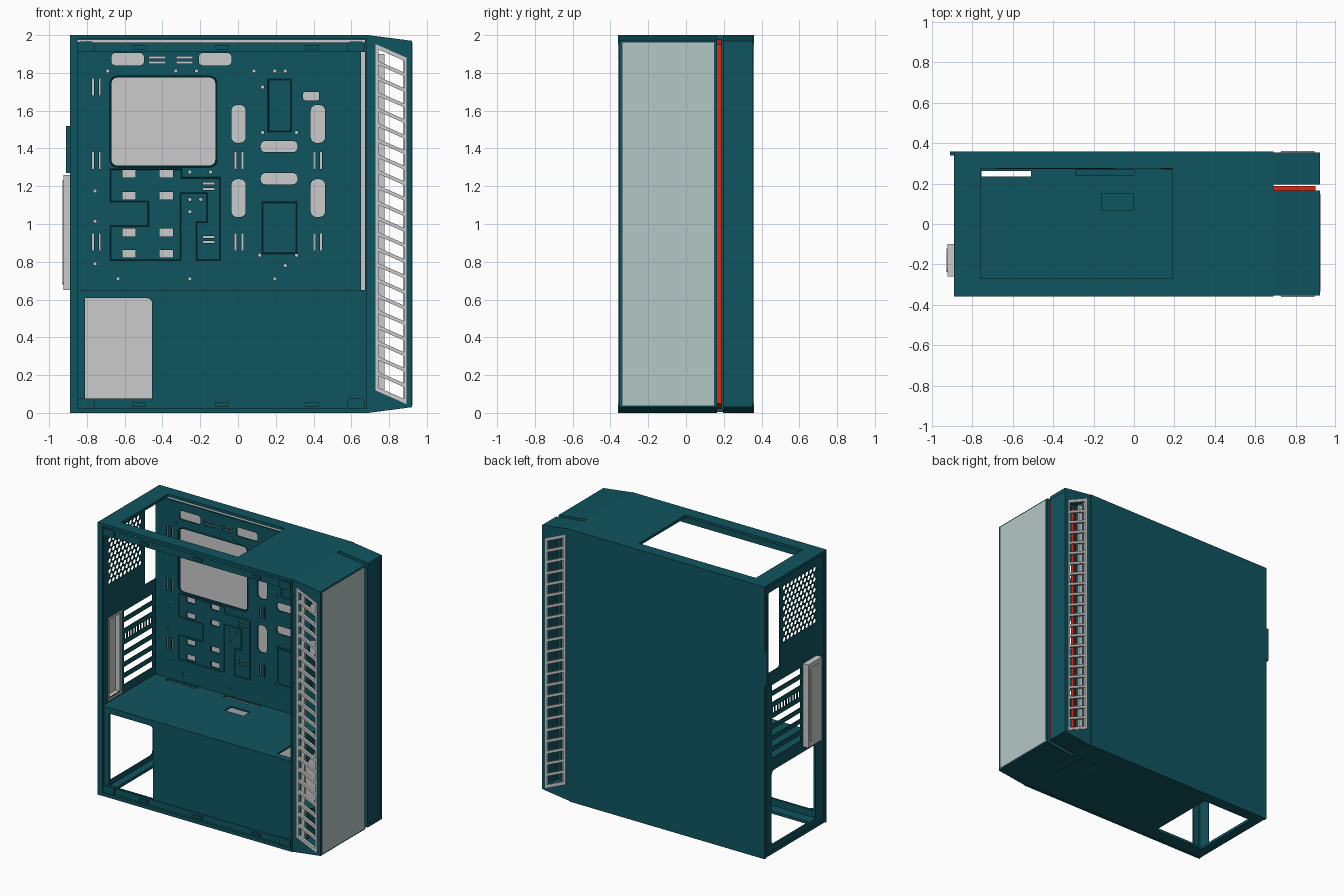
import bpy, bmesh, math
from mathutils import Matrix


def mat(name, rgb):
    m = bpy.data.materials.new(name)
    m.diffuse_color = (*rgb, 1)
    return m


TEAL = mat("teal_paint", (0.005, 0.089, 0.115))
RED = mat("red_trim", (0.79, 0.02, 0.005))
GLASS = mat("smoked_glass", (0.47, 0.565, 0.565))
AXES = {  # local (u, v, normal) to world
    'x': Matrix(((0, 0, 1, 0), (1, 0, 0, 0), (0, 1, 0, 0), (0, 0, 0, 1))),
    'y': Matrix(((1, 0, 0, 0), (0, 0, -1, 0), (0, 1, 0, 0), (0, 0, 0, 1))),
    'z': Matrix.Identity(4)}
NORMAL = {'x': (1, 0, 0), 'y': (0, 1, 0), 'z': (0, 0, 1)}


def curve_to_part(name, cu, matrix, material):
    tmp = bpy.data.objects.new("tmp", cu)
    bpy.context.collection.objects.link(tmp)
    dg = bpy.context.evaluated_depsgraph_get()
    me = bpy.data.meshes.new_from_object(tmp.evaluated_get(dg))
    bpy.data.objects.remove(tmp)
    me.transform(matrix)
    bm = bmesh.new()
    bm.from_mesh(me)
    bmesh.ops.remove_doubles(bm, verts=bm.verts, dist=1e-5)
    bmesh.ops.recalc_face_normals(bm, faces=bm.faces)
    for f in bm.faces:
        f.smooth = False
    bm.to_mesh(me)
    bm.free()
    me.materials.clear()
    if material:
        me.materials.append(material)
    me.name = name
    ob = bpy.data.objects.new(name, me)
    bpy.context.collection.objects.link(ob)
    return ob


def add_loop(cu, pts, cyclic=True):
    s = cu.splines.new('POLY')
    s.points.add(len(pts) - 1)
    for p, co in zip(s.points, pts):
        p.co = (co[0], co[1], 0, 1)
    s.use_cyclic_u = cyclic


def plate(name, axis, lo, hi, outline, holes=(), material=TEAL):
    """Flat sheet with holes, normal to axis, spanning lo..hi along it."""
    cu = bpy.data.curves.new(name, 'CURVE')
    cu.dimensions = '2D'
    cu.fill_mode = 'BOTH'
    cu.extrude = (hi - lo) / 2
    for pts in [outline, *holes]:
        add_loop(cu, pts)
    shift = Matrix.Translation([c * (lo + hi) / 2 for c in NORMAL[axis]])
    return curve_to_part(name, cu, shift @ AXES[axis], material)


def ridge(name, pts, y):
    """Pressed ridge line on the tray."""
    cu = bpy.data.curves.new(name, 'CURVE')
    cu.dimensions = '3D'
    cu.bevel_depth = 0.004
    cu.bevel_resolution = 0
    add_loop(cu, pts)
    return curve_to_part(name, cu, Matrix.Translation((0, y, 0)) @ AXES['y'], TEAL)


def rect(a0, a1, b0, b1, r=0.0, n=4):
    if r == 0:
        return [(a0, b0), (a1, b0), (a1, b1), (a0, b1)]
    out = []
    for i, (cx, cy) in enumerate(((a1 - r, b1 - r), (a0 + r, b1 - r), (a0 + r, b0 + r), (a1 - r, b0 + r))):
        for k in range(n + 1):
            t = math.pi / 2 * (i + k / n)
            out.append((cx + r * math.cos(t), cy + r * math.sin(t)))
    return out


def disc(cx, cy, r, n=8):
    return [(cx + r * math.cos(2 * math.pi * k / n), cy + r * math.sin(2 * math.pi * k / n)) for k in range(n)]


# Outer shell
plate("right_side_panel", 'y', 0.342, 0.36, rect(-0.89, 0.69, 0, 2))
plate("right_panel_liner", 'y', 0.334, 0.340, rect(-0.86, 0.68, 0.03, 1.978), material=None)
plate("rear_panel_tab", 'y', 0.34, 0.36, rect(-0.91, -0.88, 1.27, 1.52))
plate("top_panel", 'z', 1.98, 2.0, rect(-0.89, 0.69, -0.358, 0.358), [rect(-0.76, 0.19, -0.27, 0.275)])
plate("bottom_panel", 'z', 0.004, 0.024, rect(-0.89, 0.69, -0.358, 0.358),
      [rect(-0.82, -0.41, -0.25, 0.27), rect(0.46, 0.62, -0.14, 0.17)])
plate("bottom_recess_plate", 'z', 0.014, 0.030, rect(0.45, 0.63, -0.15, 0.18))

# Open left side: frame, rails and clips
plate("left_opening_frame", 'y', -0.36, -0.342, rect(-0.89, 0.69, 0, 2), [rect(-0.85, 0.68, 0.025, 1.98)])
for label, z0 in (("top", 1.91), ("bottom", 0.02)):
    plate(label + "_rail", 'y', -0.342, -0.325, rect(-0.85, 0.68, z0, z0 + 0.05))
    for x in (-0.525, -0.085, 0.39):
        plate(label + "_rail_clip", 'y', -0.352, -0.34, rect(x - 0.035, x + 0.035, z0 + 0.015, z0 + 0.035))
    for x0, x1 in ((-0.85, -0.76), (0.58, 0.67)):
        plate(label + "_rail_corner", 'y', -0.352, -0.34, rect(x0, x1, z0, z0 + 0.055, 0.015))

# Rear wall: port opening, fan mesh, expansion slots, power supply opening
rear = [rect(0.17, 0.31, 1.34, 1.93, 0.02), rect(-0.245, 0.265, 0.06, 0.61, 0.03),
        rect(-0.245, -0.115, 0.67, 1.24)]
for row in range(11):
    for col in range(9 - row % 2):
        rear.append(disc(-0.235 + 0.044 * col + 0.022 * (row % 2), 1.52 + 0.038 * row, 0.0195, 6))
for i in range(7):
    z = 0.70 + 0.082 * i
    if i == 4:  # perforated cover
        rear += [rect(-0.06 + 0.032 * k, -0.038 + 0.032 * k, z, z + 0.045) for k in range(10)]
    else:
        rear.append(rect(-0.07, 0.26, z, z + 0.048))
plate("rear_wall", 'x', -0.882, -0.876, rect(-0.345, 0.342, 0.02, 1.98), rear)
for y0, y1 in ((-0.358, -0.335), (0.335, 0.358)):
    plate("rear_edge_post", 'x', -0.89, -0.86, rect(y0, y1, 0.01, 1.99))

# Grey hollow cover over the slot screws
plate("slot_cover_rim", 'x', -0.918, -0.87, rect(-0.26, -0.1, 0.65, 1.26), [rect(-0.247, -0.113, 0.665, 1.245)], None)
plate("slot_cover_back", 'x', -0.924, -0.916, rect(-0.26, -0.1, 0.65, 1.26), material=None)
plate("slot_cover_face", 'x', -0.929, -0.923, rect(-0.238, -0.122, 0.68, 1.23, 0.02), material=None)

# Motherboard tray with all its cutouts
T = [rect(-0.67, -0.12, 1.31, 1.775, 0.03), rect(0.345, 0.43, 1.655, 1.70, 0.01)]
T += [rect(x, x + 0.172, 1.84, 1.905, 0.02) for x in (-0.67, -0.207)]
for x in (-0.035, 0.385):
    T += [rect(x, x + 0.076, z, z + 0.2, 0.03) for z in (1.43, 1.037)]
T += [rect(0.12, 0.315, z, z + 0.06, 0.025) for z in (1.38, 1.21)]
for x in (-0.612, -0.415):
    T += [rect(x, x + 0.07, z - 0.02, z + 0.02) for z in (1.265, 1.15, 0.955, 0.843)]
for x, zs in ((-0.75, (1.68, 1.29, 0.86)), (0.005, (1.29, 0.86)), (0.422, (1.29, 0.86))):
    for z in zs:
        T += [rect(x + d - 0.005, x + d + 0.005, z, z + 0.09) for d in (-0.018, 0.018)]
for x, z, w in ((-0.47, 1.868, 0.085), (-0.325, 1.868, 0.085), (-0.185, 1.2, 0.06), (-0.185, 0.918, 0.06)):
    T += [rect(x, x + w, z + d - 0.005, z + d + 0.005) for d in (-0.014, 0.014)]
screws = [(-0.69, 1.81), (-0.33, 1.81), (-0.22, 1.81), (0.085, 1.81), (0.195, 1.81), (0.25, 1.81),
          (0.13, 1.725), (0.31, 1.485), (0.13, 1.485), (-0.757, 1.175), (-0.757, 1.015), (-0.757, 0.79),
          (-0.635, 0.71), (-0.255, 0.71), (-0.255, 1.275), (-0.145, 1.275), (-0.255, 1.13), (-0.197, 1.13),
          (-0.255, 1.065), (0.115, 0.835), (0.31, 0.835), (0.195, 0.71), (0.25, 0.78)]
T += [disc(x, z, 0.009) for x, z in screws]
plate("motherboard_tray", 'y', 0.276, 0.288, rect(-0.865, 0.65, 0.65, 1.962), T)

# Pressed ridges and drive plates on the tray
ridge("cutout_ridge", rect(-0.676, -0.114, 1.304, 1.781, 0.035), 0.276)
ridge("board_ridge", [(-0.675, 1.29), (-0.30, 1.29), (-0.30, 1.245), (-0.095, 1.245), (-0.095, 0.81),
                      (-0.22, 0.81), (-0.22, 1.01), (-0.165, 1.01), (-0.165, 1.165), (-0.305, 1.165),
                      (-0.305, 0.81), (-0.675, 0.81), (-0.675, 0.99), (-0.475, 0.99), (-0.475, 1.12),
                      (-0.675, 1.12)], 0.276)
for x0, x1, z0, z1 in ((0.16, 0.28, 1.49, 1.765), (0.13, 0.31, 0.845, 1.115)):
    ridge("drive_plate_ridge", rect(x0, x1, z0, z1), 0.276)
    plate("drive_plate", 'y', 0.270, 0.277, rect(x0 + 0.012, x1 - 0.012, z0 + 0.012, z1 - 0.012))

# Power supply shroud
plate("shroud_top", 'z', 0.637, 0.65, rect(-0.865, 0.68, -0.338, 0.288),
      [rect(-0.755, -0.51, 0.235, 0.262), rect(-0.29, 0.0, 0.24, 0.27),
       rect(-0.16, -0.005, 0.07, 0.15), rect(0.52, 0.67, -0.29, 0.2)])
window = [(-0.81, 0.075), (-0.455, 0.075), (-0.455, 0.585), (-0.462, 0.6), (-0.478, 0.607), (-0.81, 0.607)]
plate("shroud_side", 'y', -0.338, -0.326, rect(-0.86, 0.68, 0.02, 0.65), [window])

# Chassis front wall with three fan openings
plate("front_wall", 'x', 0.672, 0.688, rect(-0.342, 0.342, 0.02, 1.98),
      [disc(-0.04, z, 0.21, 32) for z in (0.42, 0.98, 1.54)])

# Front fascia: sides with slanted grilles
profile = [(0.69, 0.0), (0.92, 0.03), (0.92, 1.97), (0.69, 2.0)]


def slant(x0, x1, z0, z1):
    drop = lambda x: -0.44 * (x - 0.73)
    return [(x0, z0 + drop(x0)), (x1, z0 + drop(x1)), (x1, z1 + drop(x1)), (x0, z1 + drop(x0))]


CELLS = 22
pitch = 1.81 / CELLS
cells = [slant(0.744, 0.878, 0.13 + pitch * i + 0.01, 0.13 + pitch * (i + 1) - 0.01) for i in range(CELLS)]
for label, s in (("left", -1), ("right", 1)):
    span = lambda a, b: sorted((s * a, s * b))
    plate(label + "_fascia_side", 'y', *span(0.338, 0.355), profile, [slant(0.735, 0.887, 0.125, 1.945)])
    plate(label + "_vent_grille", 'y', *span(0.342, 0.361), slant(0.728, 0.893, 0.118, 1.952), cells, None)
    plate(label + "_filter_rail", 'y', *span(0.315, 0.335), rect(0.745, 0.775, 0.1, 1.9), material=None)

# Fascia top, bottom and front, with a groove for the red divider
for label, y0, y1 in (("wide", -0.355, 0.165), ("narrow", 0.195, 0.355)):
    plate(label + "_fascia_top", 'y', y0, y1, [(0.69, 1.975), (0.92, 1.945), (0.92, 1.97), (0.69, 2.0)])
    plate(label + "_fascia_bottom", 'y', y0, y1, [(0.69, 0.0), (0.92, 0.03), (0.92, 0.055), (0.69, 0.025)])
    plate(label + "_fascia_front", 'x', 0.9, 0.918, rect(y0, y1, 0.03, 1.97))
plate("front_glass", 'x', 0.916, 0.923, rect(-0.335, 0.148, 0.04, 1.96), material=GLASS)
plate("red_divider", 'y', 0.165, 0.187, [(0.69, 0.022), (0.898, 0.05), (0.898, 1.95), (0.69, 1.978)],
      [[(0.70, 0.034), (0.888, 0.06), (0.888, 1.94), (0.70, 1.966)]], RED)
# Teal lips that hide the divider from inside the fascia
inner = [(0.70, 0.045), (0.875, 0.07), (0.875, 1.93), (0.70, 1.955)]
for y in (0.160, 0.195):
    plate("groove_lip", 'y', y, y + 0.005, [(0.69, 0.01), (0.915, 0.04), (0.915, 1.96), (0.69, 1.99)], [inner])
